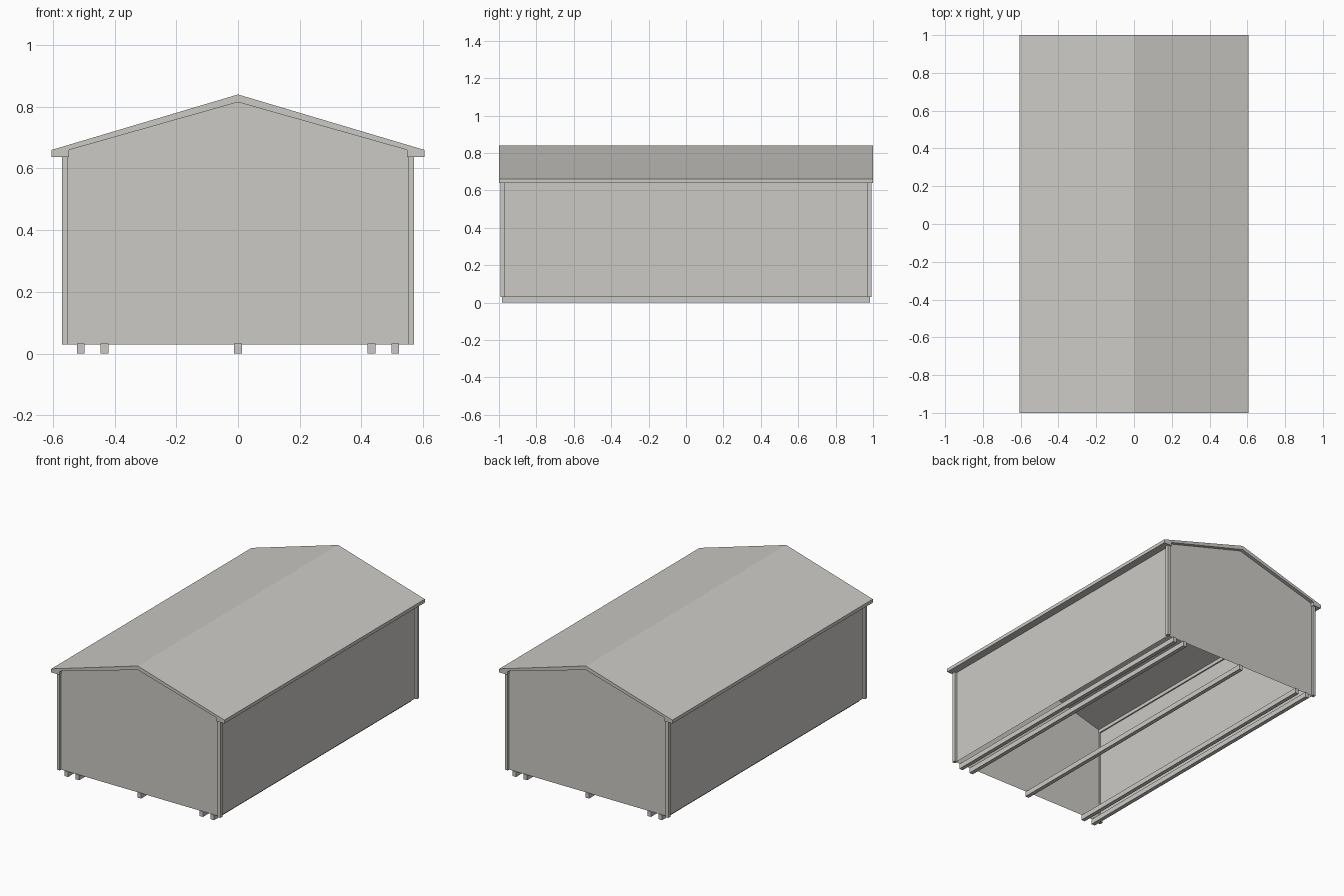
import bpy, bmesh

if "Cube" in bpy.data.objects:
    bpy.data.objects.remove(bpy.data.objects["Cube"])

grey = bpy.data.materials.new("light_grey")
grey.diffuse_color = (0.6, 0.59, 0.56, 1)
grey.use_nodes = True
grey.node_tree.nodes["Principled BSDF"].inputs["Base Color"].default_value = grey.diffuse_color


def make(name, bm):
    bmesh.ops.recalc_face_normals(bm, faces=bm.faces)
    me = bpy.data.meshes.new(name)
    bm.to_mesh(me)
    bm.free()
    me.materials.append(grey)
    ob = bpy.data.objects.new(name, me)
    bpy.context.collection.objects.link(ob)
    return ob


def prism(name, pts, y0, y1):
    """Extrude an x-z outline along y."""
    bm = bmesh.new()
    f = bm.faces.new([bm.verts.new((x, y0, z)) for x, z in pts])
    r = bmesh.ops.extrude_face_region(bm, geom=[f])
    vs = [v for v in r["geom"] if isinstance(v, bmesh.types.BMVert)]
    bmesh.ops.translate(bm, verts=vs, vec=(0, y1 - y0, 0))
    return make(name, bm)


def box(name, x0, x1, y0, y1, z0, z1):
    return prism(name, [(x0, z0), (x1, z0), (x1, z1), (x0, z1)], y0, y1)


# Gable roof with turned-down eaves
half = [(0.605, 0.66), (0.605, 0.638), (0.548, 0.638), (0.548, 0.66)]
roof = ([(0, 0.84)] + half + [(0, 0.815)]
        + [(-x, z) for x, z in reversed(half)])
prism("roof", roof, -1, 1)

# Wall shell: thin sheets, open underneath
W, Y, B = 0.556, 0.978, 0.03
gable = [(-W, B), (W, B), (W, 0.658), (0, 0.815), (-W, 0.658)]
for name, s in (("front_wall", -1), ("back_wall", 1)):
    bm = bmesh.new()
    bm.faces.new([bm.verts.new((x, s * Y, z)) for x, z in gable])
    make(name, bm)
for name, s in (("left_wall", -1), ("right_wall", 1)):
    bm = bmesh.new()
    bm.faces.new([bm.verts.new((s * W, y, z))
                  for y, z in ((-Y, B), (Y, B), (Y, 0.65), (-Y, 0.65))])
    make(name, bm)

# Corner posts
for i in (-1, 1):
    for j in (-1, 1):
        xs = sorted((i * 0.551, i * 0.571))
        ys = sorted((j * 0.97, j * 0.992))
        box("corner_post", *xs, *ys, B, 0.64)

# Floor skids
for x in (-0.51, -0.433, 0, 0.433, 0.51):
    box("skid", x - 0.0125, x + 0.0125, -0.985, 0.985, 0, 0.032)
